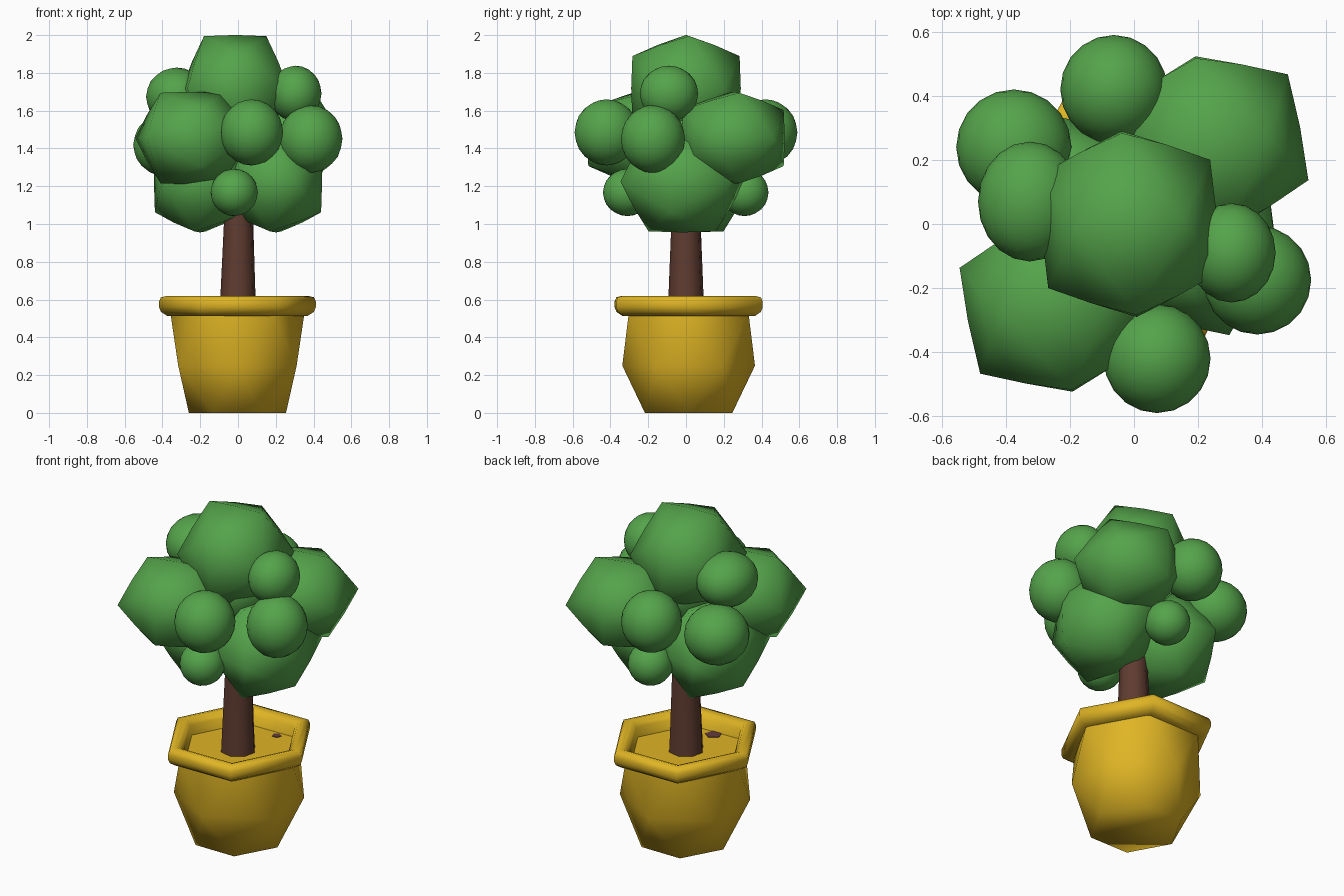
import bpy, bmesh, math
from mathutils import Matrix, Vector

if "Cube" in bpy.data.objects:
    bpy.data.objects.remove(bpy.data.objects["Cube"])


def material(name, rgb):
    m = bpy.data.materials.new(name)
    m.diffuse_color = (*rgb, 1)
    m.use_nodes = True
    m.node_tree.nodes["Principled BSDF"].inputs["Base Color"].default_value = m.diffuse_color
    return m


GREEN = material("leaf green", (0.09, 0.37, 0.07))
GOLD = material("pot gold", (0.74, 0.46, 0.018))
BROWN = material("bark brown", (0.115, 0.045, 0.03))
SOIL = material("soil brown", (0.125, 0.045, 0.045))


def finish(bm, name, mat, angle=180):
    bmesh.ops.recalc_face_normals(bm, faces=bm.faces)
    me = bpy.data.meshes.new(name)
    bm.to_mesh(me)
    bm.free()
    ob = bpy.data.objects.new(name, me)
    bpy.context.collection.objects.link(ob)
    me.materials.append(mat)
    bpy.ops.object.select_all(action='DESELECT')
    bpy.context.view_layer.objects.active = ob
    ob.select_set(True)
    bpy.ops.object.shade_smooth_by_angle(angle=math.radians(angle))
    return ob


def ring(bm, n, r, z, deg, cx=0, cy=0, sy=1):
    return [bm.verts.new((cx + r * math.cos(math.radians(deg) + i * math.tau / n),
                          cy + sy * r * math.sin(math.radians(deg) + i * math.tau / n), z))
            for i in range(n)]


def bridge(bm, a, b):
    n = len(a)
    for i in range(n):
        j = (i + 1) % n
        bm.faces.new((a[i], a[j], b[i]))
        bm.faces.new((a[j], b[j], b[i]))


PX, PY = -0.003, 0.014

# pot body: hexagonal rings, each turned half a side
bm = bmesh.new()
rings = [ring(bm, 6, r, z, 30 * k, PX, PY, sy)
         for k, (r, z, sy) in enumerate([(0.257, 0, 1.04), (0.362, 0.25, 0.97), (0.355, 0.53, 1.03)])]
for a, b in zip(rings, rings[1:]):
    bridge(bm, a, b)
bm.faces.new(rings[0])
finish(bm, "pot_body", GOLD)

# pot floor inside the rim
bm = bmesh.new()
bm.faces.new(ring(bm, 6, 0.345, 0.53, 0, PX, PY, 1.05))
finish(bm, "pot_floor", GOLD)

# pot rim: rounded hexagonal ring
bm = bmesh.new()
section = [(0.31, 0.52), (0.325, 0.585), (0.345, 0.612), (0.37, 0.62), (0.405, 0.612),
           (0.415, 0.59), (0.415, 0.56), (0.405, 0.535), (0.37, 0.512)]
rings = [ring(bm, 6, r, z, 1, PX, PY, 1.08) for r, z in section]
for a, b in zip(rings, rings[1:] + rings[:1]):
    for i in range(6):
        j = (i + 1) % 6
        bm.faces.new((a[i], a[j], b[j], b[i]))
finish(bm, "pot_rim", GOLD, 65)

# soil showing in two small spots
for k, (x, y, r) in enumerate([(0.07, 0.27, 0.027), (-0.013, -0.245, 0.048)]):
    bm = bmesh.new()
    bmesh.ops.create_cone(bm, cap_ends=True, segments=5, radius1=r, radius2=r, depth=0.006,
                          matrix=Matrix.Translation((x, y, 0.53)))
    finish(bm, f"soil_spot_{k + 1}", SOIL, 30)

# trunk
bm = bmesh.new()
rings = [ring(bm, 8, r, z, 10, x, 0)
         for r, z, x in [(0.1, 0.5, 0), (0.093, 0.65, 0), (0.079, 1.0, 0.003), (0.075, 1.4, 0)]]
for a, b in zip(rings, rings[1:]):
    for i in range(8):
        j = (i + 1) % 8
        bm.faces.new((a[i], a[j], b[j], b[i]))
bm.faces.new(rings[0])
bm.faces.new(rings[-1])
finish(bm, "trunk", BROWN, 60)


def clump(name, loc, radius, turn, scale=(1, 1, 1)):
    """Angular leaf clump: slightly swollen icosahedron, edge upward."""
    bm = bmesh.new()
    p = (1 + 5 ** 0.5) / 2
    for s in (-1, 1):
        for t in (-1, 1):
            for co in ((s, 0, t * p), (0, s * p, t), (s * p, t, 0)):
                bm.verts.new(Vector(co).normalized())
    bmesh.ops.convex_hull(bm, input=bm.verts)
    bmesh.ops.subdivide_edges(bm, edges=bm.edges[:], cuts=1, use_grid_fill=True)
    for v in bm.verts:
        if v.co.length < 0.95:
            v.co = v.co.normalized() * 0.87
    bm.transform(Matrix.Translation(loc) @ Matrix.Diagonal((*scale, 1))
                 @ Matrix.Rotation(math.radians(turn), 4, 'Z') @ Matrix.Scale(radius, 4))
    finish(bm, name, GREEN)


def ball(name, loc, size):
    bm = bmesh.new()
    bmesh.ops.create_icosphere(bm, subdivisions=3, radius=1,
                               matrix=Matrix.Translation(loc) @ Matrix.Diagonal((*size, 1)))
    finish(bm, name, GREEN)


# angular clumps: crown, then opposite pairs
clump("crown_top", (-0.015, 0, 1.718), 0.325, 5, (0.97, 1.03, 1))
clump("crown_core", (0, 0, 1.52), 0.22, 30)
for side, s in (("right", 1), ("left", -1)):
    clump(f"{side}_big_clump", (0.245 * s, 0.25 * s, 1.455), 0.32, 11, (1, 1, 0.88))
    clump(f"{side}_low_clump", (0.2 * s, -0.02 * s, 1.225), 0.31, 78, (0.93, 1.12, 1))

# round clumps
for name, loc, size in [
    ("front_ball", (0.072, -0.42, 1.485), (0.167, 0.17, 0.175)),
    ("back_ball", (-0.063, 0.42, 1.485), (0.167, 0.17, 0.175)),
    ("right_ball", (0.385, -0.175, 1.45), (0.168, 0.17, 0.18)),
    ("left_ball", (-0.375, 0.24, 1.42), (0.18, 0.18, 0.17)),
    ("right_upper_ball", (0.305, -0.09, 1.69), (0.137, 0.155, 0.148)),
    ("left_upper_ball", (-0.325, 0.07, 1.675), (0.162, 0.187, 0.153)),
    ("front_low_ball", (-0.02, -0.31, 1.167), (0.125, 0.13, 0.125)),
    ("back_low_ball", (0.02, 0.31, 1.167), (0.125, 0.127, 0.125)),
]:
    ball(name, loc, size)
